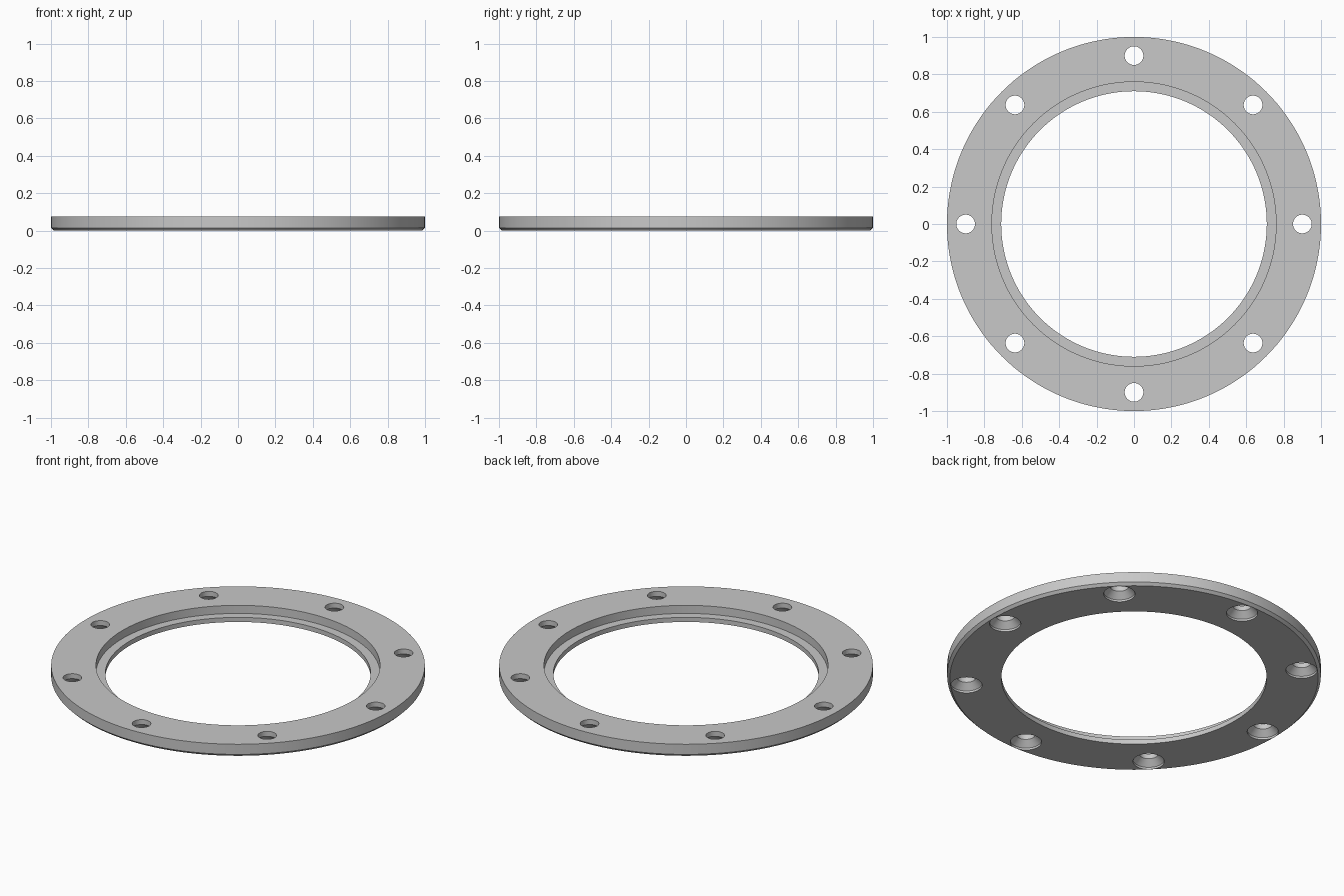
import bpy, bmesh, math
from mathutils import Matrix

cube = bpy.data.objects.get("Cube")
if cube:
    bpy.data.objects.remove(cube, do_unlink=True)

HOLES, HOLE_CIRCLE = 8, 0.9

steel = bpy.data.materials.new("light grey metal")
steel.use_nodes = True
colour = (0.58, 0.58, 0.58, 1)
steel.diffuse_color = colour
steel.node_tree.nodes["Principled BSDF"].inputs["Base Color"].default_value = colour


def lathe(bm, profile, steps, matrix=Matrix()):
    """Revolve a closed (radius, z) profile round the z axis."""
    verts = [bm.verts.new((r, 0, z)) for r, z in profile]
    edges = [bm.edges.new((v, verts[(i + 1) % len(verts)])) for i, v in enumerate(verts)]
    spun = set(verts)
    before = set(bm.verts) - spun
    bmesh.ops.spin(bm, geom=verts + edges, cent=(0, 0, 0), axis=(0, 0, 1),
                   angle=2 * math.pi, steps=steps, use_merge=True)
    new = [v for v in bm.verts if v not in before]
    bmesh.ops.remove_doubles(bm, verts=new, dist=1e-5)
    new = [v for v in bm.verts if v not in before]
    bmesh.ops.transform(bm, matrix=matrix, verts=new)


def make_object(name, bm):
    # Axis-touching profiles leave zero-area slivers and loose edges
    bmesh.ops.dissolve_degenerate(bm, dist=1e-6, edges=bm.edges[:])
    bmesh.ops.delete(bm, geom=[e for e in bm.edges if not e.link_faces], context='EDGES')
    bmesh.ops.recalc_face_normals(bm, faces=bm.faces[:])
    mesh = bpy.data.meshes.new(name)
    bm.to_mesh(mesh)
    bm.free()
    mesh.materials.append(steel)
    obj = bpy.data.objects.new(name, mesh)
    bpy.context.collection.objects.link(obj)
    return obj


# Ring with a chamfered lower rim and a recessed inner ledge
bm = bmesh.new()
lathe(bm, [(0.71, 0), (0.985, 0), (1, 0.015), (1, 0.075),
           (0.76, 0.075), (0.76, 0.027), (0.71, 0.027)], 144)
ring = make_object("flange_ring", bm)

# Countersunk bolt holes, widening towards the underside
bm = bmesh.new()
for i in range(HOLES):
    a = 2 * math.pi * i / HOLES
    place = Matrix.Translation((HOLE_CIRCLE * math.cos(a), HOLE_CIRCLE * math.sin(a), 0))
    lower = 0
    for radius, z in ((0.084, -0.05), (0.084, 0.012), (0.05, 0.046), (0.05, 0.12)):
        loop = bmesh.ops.create_circle(bm, segments=40, radius=radius,
                                       matrix=place @ Matrix.Translation((0, 0, z)))["verts"]
        if lower:
            for k in range(40):
                n = (k + 1) % 40
                bm.faces.new((lower[k], lower[n], loop[n], loop[k]))
        else:
            bm.faces.new(loop)
        lower = loop
    bm.faces.new(lower)
cutter = make_object("bolt_hole_cutter", bm)

cut = ring.modifiers.new("bolt holes", 'BOOLEAN')
cut.operation = 'DIFFERENCE'
cut.solver = 'EXACT'
cut.object = cutter

bpy.ops.object.select_all(action='DESELECT')
bpy.context.view_layer.objects.active = ring
ring.select_set(True)
bpy.ops.object.modifier_apply(modifier=cut.name)
bpy.data.objects.remove(cutter, do_unlink=True)
bpy.ops.object.shade_smooth_by_angle(angle=math.radians(30))
